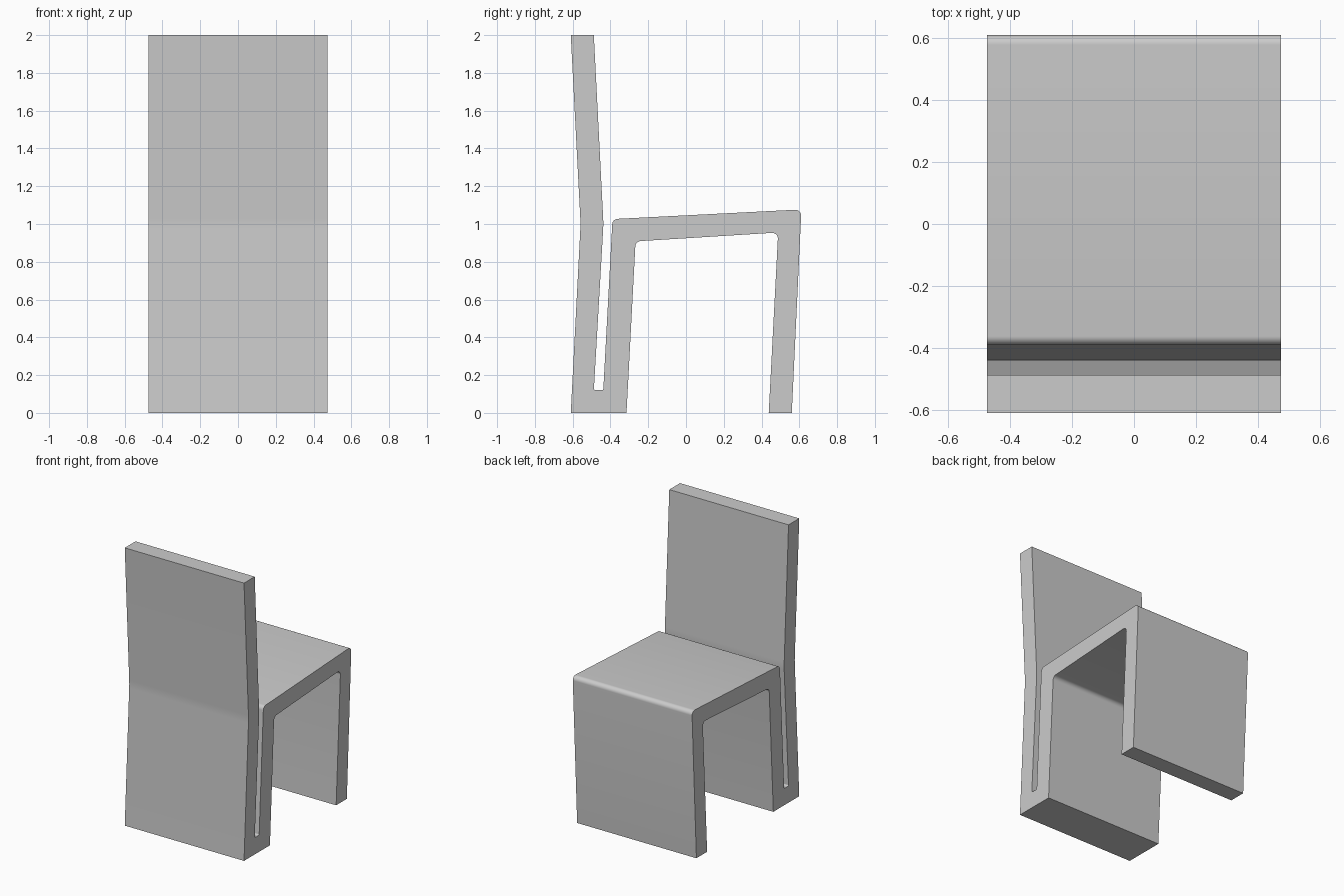
import bpy, bmesh, math
from mathutils import Vector

if "Cube" in bpy.data.objects:
    bpy.data.objects.remove(bpy.data.objects["Cube"])

HALF_WIDTH = 0.475

# Side profile: (y, z, fillet radius)
PROFILE = [
    (-0.61, 0.0, 0), (-0.315, 0.0, 0),                 # rear foot
    (-0.267, 0.908, 0.03), (0.488, 0.955, 0.03),       # underside of seat
    (0.438, 0.0, 0), (0.56, 0.0, 0),                   # front leg foot
    (0.611, 1.077, 0.03), (-0.389, 1.026, 0.03),       # seat top
    (-0.438, 0.12, 0.008), (-0.488, 0.12, 0.008),      # slot bottom
    (-0.437, 1.0, 0.6), (-0.488, 2.0, 0),              # backrest inner side
    (-0.61, 2.0, 0), (-0.558, 1.0, 0.6),               # backrest outer side
]


def fillet(points, steps=8):
    """Round each corner of a closed outline with its own radius."""
    out = []
    for i, (y, z, r) in enumerate(points):
        p = Vector((y, z))
        if r == 0:
            out.append(p)
            continue
        a = (Vector(points[i - 1][:2]) - p).normalized()
        b = (Vector(points[(i + 1) % len(points)][:2]) - p).normalized()
        half = a.angle(b) / 2
        trim = r / math.tan(half)
        centre = p + (a + b).normalized() * (r / math.sin(half))
        start, end = p + a * trim - centre, p + b * trim - centre
        sweep = math.pi - 2 * half
        for k in range(steps + 1):
            t = k / steps
            out.append(centre + (start * math.sin((1 - t) * sweep)
                                 + end * math.sin(t * sweep)) / math.sin(sweep))
    return out


# Chair: one folded slab extruded across its width
bm = bmesh.new()
face = bm.faces.new([bm.verts.new((-HALF_WIDTH, p.x, p.y)) for p in fillet(PROFILE)])
ext = bmesh.ops.extrude_face_region(bm, geom=[face], use_keep_orig=True)
moved = [g for g in ext["geom"] if isinstance(g, bmesh.types.BMVert)]
bmesh.ops.translate(bm, verts=moved, vec=(2 * HALF_WIDTH, 0, 0))
bmesh.ops.recalc_face_normals(bm, faces=bm.faces)

mesh = bpy.data.meshes.new("folded_chair")
bm.to_mesh(mesh)
bm.free()
chair = bpy.data.objects.new("folded_chair", mesh)
bpy.context.collection.objects.link(chair)
bpy.context.view_layer.objects.active = chair
chair.select_set(True)
bpy.ops.object.shade_smooth_by_angle(angle=math.radians(30))
